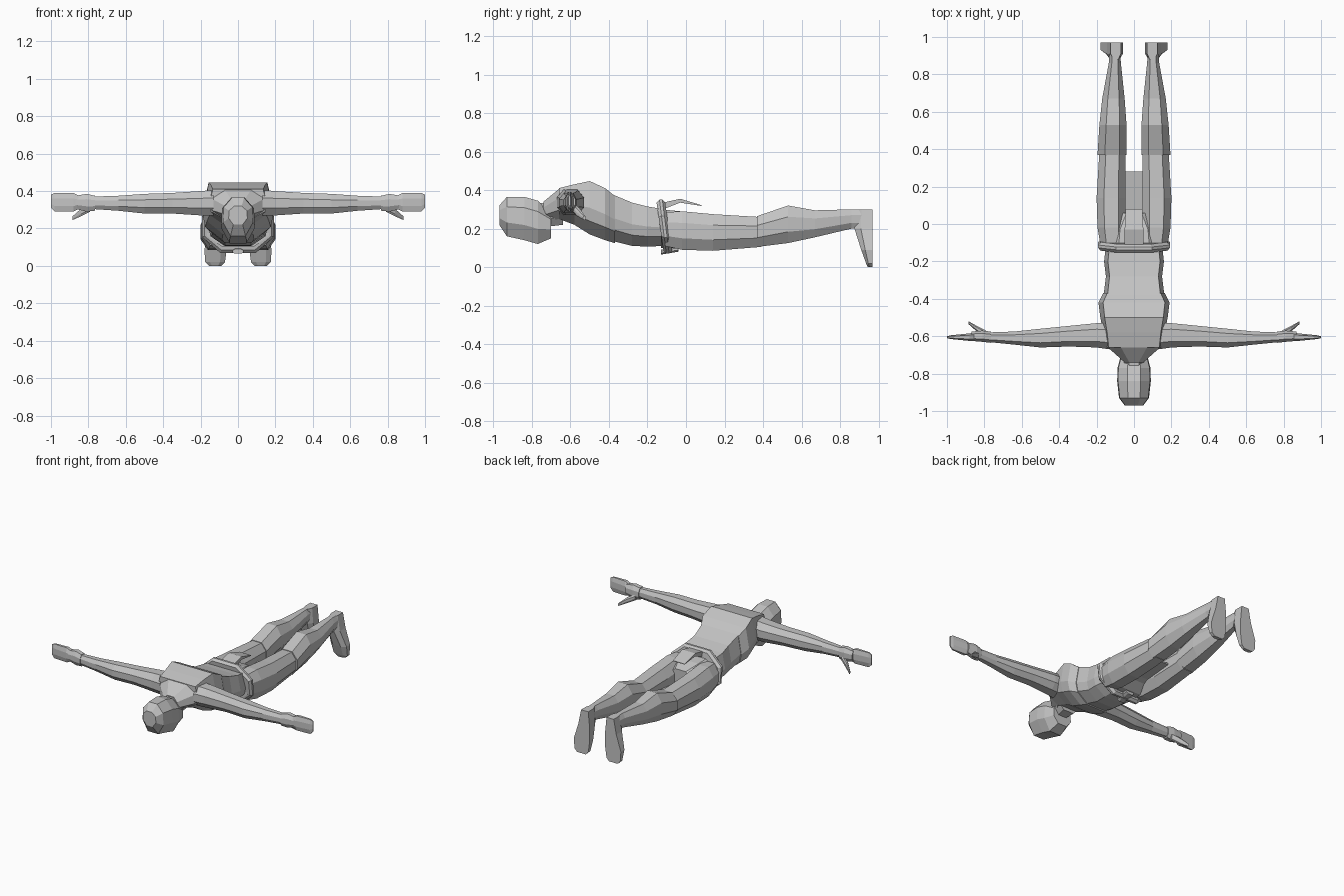
import bpy
import bmesh
from mathutils import Vector

default_cube = bpy.data.objects.get("Cube")
if default_cube:
    bpy.data.objects.remove(default_cube, do_unlink=True)

grey = bpy.data.materials.new("plain grey")
grey.use_nodes = True
grey.diffuse_color = (.55, .55, .55, 1)
grey.node_tree.nodes["Principled BSDF"].inputs["Base Color"].default_value = grey.diffuse_color

# Half cross-sections, top to bottom, in a unit square
LIMB = [(.5, 1), (1, .4), (1, -.4), (.5, -1)]
TRUNK = [(.87, 1), (1, 0), (.92, -.5), (.45, -1)]
HEAD = [(.4, 1), (.95, .5), (1, -.3), (.5, -1)]
PLATE = [(1, 1), (1, -1)]
SIDE_NAMES = {1: "left", -1: "right"}


def place(axis, along, across, up):
    """Turn section coordinates into a point for a part running along an axis."""
    if axis == "x":
        return Vector((along, across, up))
    if axis == "y":
        return Vector((across, along, up))
    return Vector((across, up, along))


def loft(name, axis, rings, half=LIMB, side=1, lean=0):
    """Skin rings (along, across_min, across_max, up_min, up_max)."""
    section = half + [(-a, b) for a, b in reversed(half)]
    bm = bmesh.new()
    loops = []
    for along, a_min, a_max, b_min, b_max in rings:
        loop = []
        for a, b in section:
            across = (a_min + a_max) / 2 + a * (a_max - a_min) / 2
            up = (b_min + b_max) / 2 + b * (b_max - b_min) / 2
            point = place(axis, along + lean * b, across, up)
            point.x *= side
            loop.append(bm.verts.new(point))
        loops.append(loop)
    count = len(section)
    for first, second in zip(loops, loops[1:]):
        for i in range(count):
            j = (i + 1) % count
            bm.faces.new((first[i], first[j], second[j], second[i]))
    bm.faces.new(loops[0])
    bm.faces.new(loops[-1])
    bmesh.ops.recalc_face_normals(bm, faces=bm.faces)
    mesh = bpy.data.meshes.new(name)
    bm.to_mesh(mesh)
    bm.free()
    mesh.materials.append(grey)
    part = bpy.data.objects.new(name, mesh)
    bpy.context.collection.objects.link(part)
    return part


def central(name, rings, half=LIMB, lean=0):
    """Skin a part on the centre line from rings (y, half_width, z_min, z_max)."""
    full = [(y, -w, w, low, high) for y, w, low, high in rings]
    return loft(name, "y", full, half, lean=lean)


# Head lying face down, with the neck behind it
central("head", [
    (-.97, .05, .22, .32), (-.93, .08, .16, .365), (-.84, .09, .14, .365),
    (-.77, .088, .12, .345), (-.7, .07, .15, .28)], HEAD)
central("neck", [(-.8, .05, .2, .33), (-.72, .055, .21, .335), (-.64, .08, .22, .38)])
central("collar", [(-.74, .05, .24, .34), (-.655, .145, .25, .41)])

# Chest, ribs and waist
central("chest", [
    (-.66, .155, .25, .41), (-.58, .165, .22, .43), (-.5, .18, .17, .447),
    (-.42, .19, .14, .41), (-.37, .165, .125, .37)], TRUNK)
central("waist", [
    (-.4, .165, .14, .385), (-.28, .15, .11, .335),
    (-.2, .16, .107, .315), (-.11, .15, .11, .3)], TRUNK)

# Hips, tilted belt and hanging cloth
central("hips", [(-.13, .165, .1, .3), (-.03, .15, .1, .29), (.06, .08, .15, .26)])
central("belt", [
    (-.135, .18, .085, .335), (-.12, .192, .07, .35),
    (-.105, .192, .07, .35), (-.09, .175, .085, .335)], LIMB, lean=-.018)
central("belt_knot", [(-.13, .03, .065, .09), (-.04, .03, .08, .11)])
central("back_cloth", [
    (-.12, .05, .3, .335), (-.03, .05, .335, .355), (.08, .045, .318, .322)], PLATE)
central("front_cloth", [(-.1, .05, .1, .11), (.08, .05, .15, .16), (.28, .05, .17, .18)], PLATE)

for side, label in SIDE_NAMES.items():
    # Thigh, calf and foot
    loft(label + "_thigh", "y", [
        (-.11, .05, .18, .11, .285), (-.02, .045, .195, .09, .29),
        (.14, .045, .2, .085, .275), (.39, .045, .185, .105, .26)], side=side)
    loft(label + "_calf", "y", [
        (.37, .04, .195, .105, .265), (.53, .04, .185, .125, .32),
        (.67, .05, .17, .155, .295), (.86, .07, .135, .2, .3),
        (.93, .075, .13, .2, .3)], side=side)
    loft(label + "_foot", "z", [
        (.3, .07, .125, .88, .97), (.2, .06, .145, .875, .97),
        (.09, .06, .18, .91, .97), (.02, .07, .175, .935, .97),
        (0, .09, .155, .945, .97)], [(1, 1), (1, -.3), (.5, -1)], side=side)

    # Arm, cuff, hand and thumb
    loft(label + "_arm", "x", [
        (.13, -.67, -.53, .27, .405), (.2, -.66, -.53, .27, .4),
        (.35, -.655, -.545, .28, .39), (.5, -.66, -.56, .28, .385),
        (.64, -.645, -.575, .295, .375), (.79, -.63, -.58, .305, .37)], side=side)
    loft(label + "_cuff", "x", [
        (.765, -.635, -.575, .295, .375), (.81, -.63, -.57, .29, .385),
        (.87, -.625, -.575, .305, .375)], side=side)
    loft(label + "_hand", "x", [
        (.85, -.625, -.58, .305, .375), (.88, -.625, -.585, .29, .39),
        (.98, -.615, -.595, .29, .39), (1, -.61, -.6, .31, .38)], side=side)
    loft(label + "_thumb", "x", [
        (.79, -.6, -.57, .29, .33), (.84, -.575, -.545, .265, .305),
        (.885, -.535, -.52, .245, .265)], side=side)
